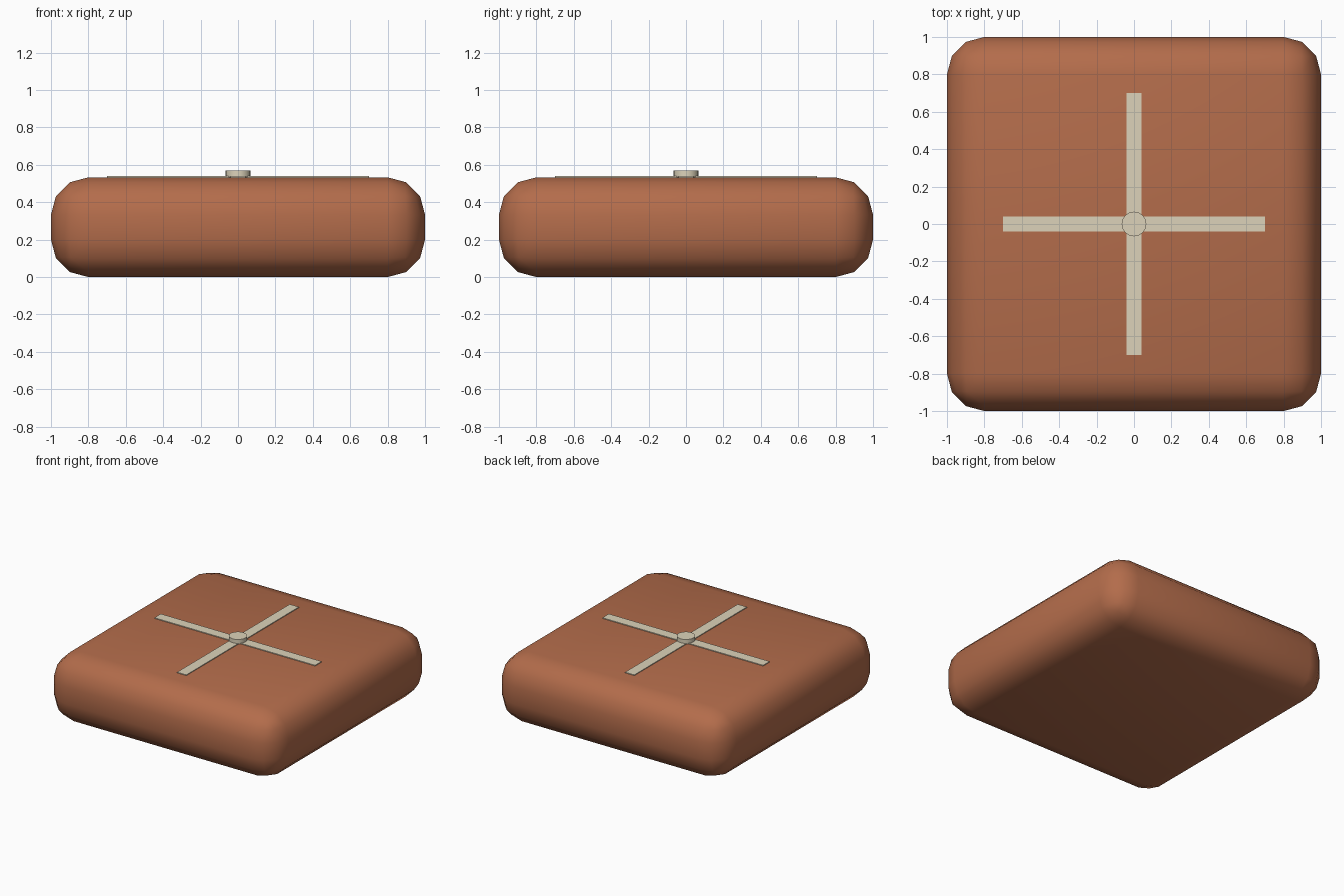
import bpy

if "Cube" in bpy.data.objects:
    bpy.data.objects.remove(bpy.data.objects["Cube"])


def material(name, color):
    mat = bpy.data.materials.new(name)
    mat.diffuse_color = color
    mat.use_nodes = True
    mat.node_tree.nodes["Principled BSDF"].inputs["Base Color"].default_value = mat.diffuse_color
    return mat


brown = material("brown_fabric", (0.45, 0.15, 0.07, 1))
cream = material("cream_trim", (0.72, 0.65, 0.49, 1))

HEIGHT = 0.533


def box(name, size, z, mat):
    bpy.ops.mesh.primitive_cube_add(size=1, location=(0, 0, z))
    obj = bpy.context.object
    obj.name = name
    obj.scale = size
    bpy.ops.object.transform_apply(location=False, rotation=False, scale=True)
    obj.data.materials.append(mat)
    return obj


# Cushion body: slab with rounded edges
cushion = box("cushion", (2, 2, HEIGHT), HEIGHT / 2, brown)
bevel = cushion.modifiers.new("rounded_edges", 'BEVEL')
bevel.width = 0.2
bevel.segments = 3
bpy.ops.object.shade_smooth()

# Crossed seam strips, just proud of the top
box("seam_strip_x", (1.4, 0.08, 0.012), HEIGHT, cream)
box("seam_strip_y", (0.08, 1.4, 0.012), HEIGHT, cream)

# Centre button
bpy.ops.mesh.primitive_cylinder_add(vertices=24, radius=0.066, depth=0.036,
                                    location=(0, 0, HEIGHT + 0.019))
button = bpy.context.object
button.name = "centre_button"
button.data.materials.append(cream)
bpy.ops.object.shade_smooth_by_angle()
